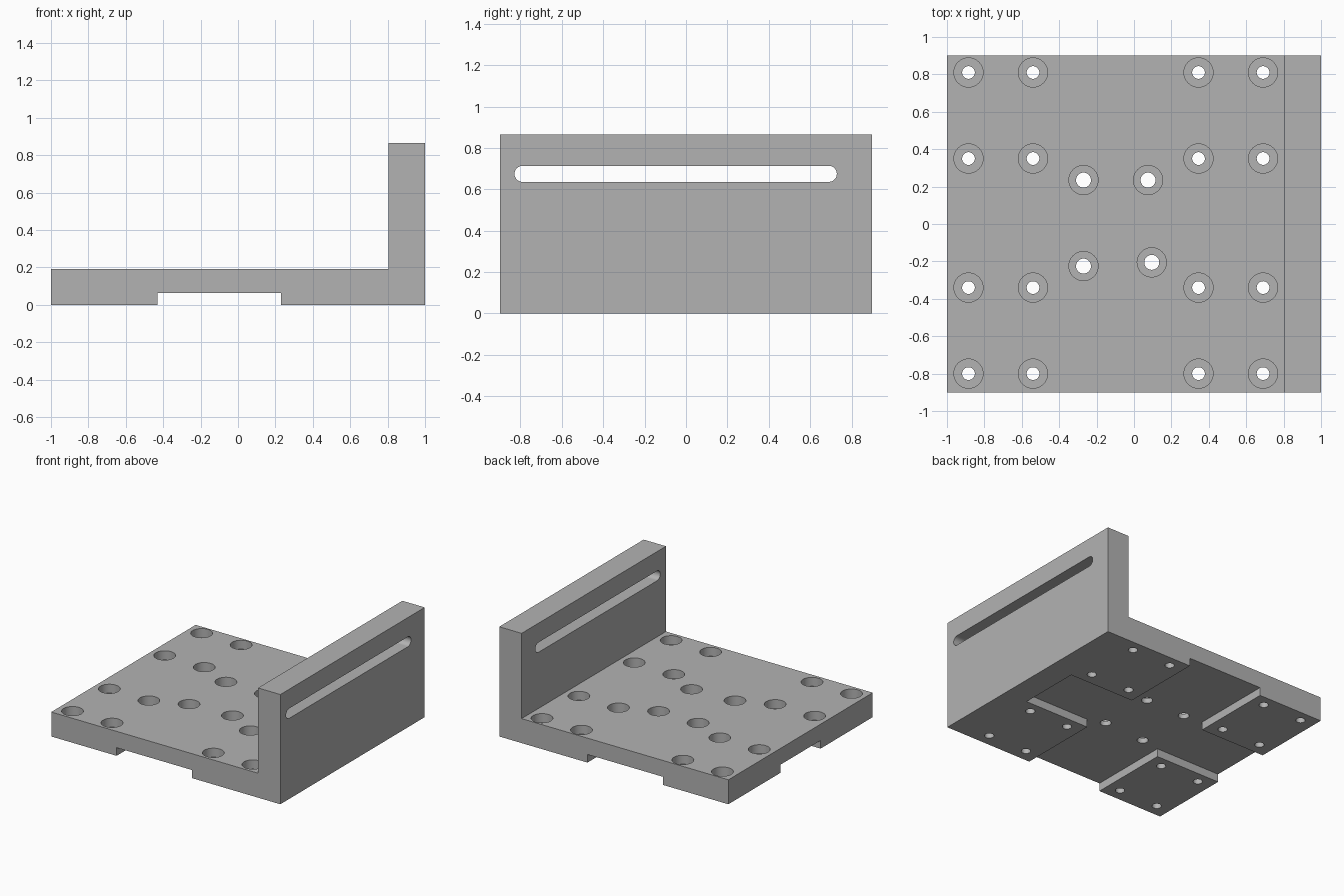
import bpy, bmesh, math
from mathutils import Matrix, Vector

old = bpy.data.objects.get("Cube")
if old:
    bpy.data.objects.remove(old, do_unlink=True)

GREY = (0.45, 0.45, 0.45, 1.0)
grey = bpy.data.materials.new("plain grey")
grey.use_nodes = True
grey.diffuse_color = GREY
grey.node_tree.nodes["Principled BSDF"].inputs["Base Color"].default_value = GREY

PLATE_TOP, RECESS, WALL_X, WALL_TOP, HALF_Y = 0.193, 0.064, 0.805, 0.866, 0.9


def make_object(name, bm):
    bmesh.ops.recalc_face_normals(bm, faces=bm.faces)
    mesh = bpy.data.meshes.new(name)
    bm.to_mesh(mesh)
    bm.free()
    mesh.materials.append(grey)
    obj = bpy.data.objects.new(name, mesh)
    bpy.context.collection.objects.link(obj)
    return obj


def extrude_profile(name, points, direction):
    bm = bmesh.new()
    face = bm.faces.new([bm.verts.new(p) for p in points])
    moved = bmesh.ops.extrude_face_region(bm, geom=[face])["geom"]
    verts = [v for v in moved if isinstance(v, bmesh.types.BMVert)]
    bmesh.ops.translate(bm, verts=verts, vec=direction)
    return make_object(name, bm)


def box(name, x0, x1, y0, y1, z0, z1):
    points = [(x0, y0, z0), (x1, y0, z0), (x1, y1, z0), (x0, y1, z0)]
    return extrude_profile(name, points, (0, 0, z1 - z0))


def add_bore(bm, x, y, radius, depth, sides=40):
    """Stepped bolt hole: narrow shaft with a wide counterbore above."""
    seat = PLATE_TOP - depth
    profile = [(radius, -0.1), (radius, seat), (0.078, seat), (0.078, PLATE_TOP + 0.1)]
    rings = []
    for r, z in profile:
        rings.append([bm.verts.new((x + r * math.cos(a), y + r * math.sin(a), z))
                      for a in (math.tau * i / sides for i in range(sides))])
    for low, high in zip(rings, rings[1:]):
        for i in range(sides):
            j = (i + 1) % sides
            bm.faces.new((low[i], low[j], high[j], high[i]))
    bm.faces.new(rings[0][::-1])
    bm.faces.new(rings[-1])


# L-shaped bracket: base plate with upright wall
outline = [(-1, 0), (1, 0), (1, WALL_TOP), (WALL_X, WALL_TOP), (WALL_X, PLATE_TOP), (-1, PLATE_TOP)]
bracket = extrude_profile("angle_bracket", [(x, -HALF_Y, z) for x, z in outline],
                          (0, 2 * HALF_Y, 0))

# Crossed recesses on the underside
cutters = [
    box("long_recess_cutter", -0.43, 0.23, -1.1, 1.1, -0.1, RECESS),
    box("cross_recess_cutter", -1.1, 0.8, -0.25, 0.25, -0.1, RECESS),
]

# Rounded slot through the wall
slot = []
for centre, start in ((0.69, -math.pi / 2), (-0.79, math.pi / 2)):
    for i in range(17):
        a = start + math.pi * i / 16
        slot.append((0.7, centre + 0.039 * math.cos(a), 0.675 + 0.039 * math.sin(a)))
cutters.append(extrude_profile("slot_cutter", slot, (0.4, 0, 0)))

# Bolt holes: four on each corner pad, four in the middle
bores = bmesh.new()
for x in (-0.885, -0.54, 0.345, 0.69):
    for y in (-0.8, -0.34, 0.35, 0.81):
        add_bore(bores, x, y, 0.034, 0.07)
for x, y in ((-0.27, 0.235), (0.075, 0.235), (-0.27, -0.225), (0.095, -0.205)):
    add_bore(bores, x, y, 0.04, 0.09)
cutters.append(make_object("bolt_hole_cutter", bores))

for cutter in cutters:
    cutter.hide_render = True
    mod = bracket.modifiers.new(cutter.name, "BOOLEAN")
    mod.operation = "DIFFERENCE"
    mod.solver = "EXACT"
    mod.object = cutter

# Bake the cuts and drop the cutters
graph = bpy.context.evaluated_depsgraph_get()
cut_mesh = bpy.data.meshes.new_from_object(bracket.evaluated_get(graph))
bracket.modifiers.clear()
bracket.data = cut_mesh
for cutter in cutters:
    bpy.data.objects.remove(cutter, do_unlink=True)

bpy.ops.object.select_all(action="DESELECT")
bracket.select_set(True)
bpy.context.view_layer.objects.active = bracket
bpy.ops.object.shade_smooth_by_angle(angle=math.radians(30))
